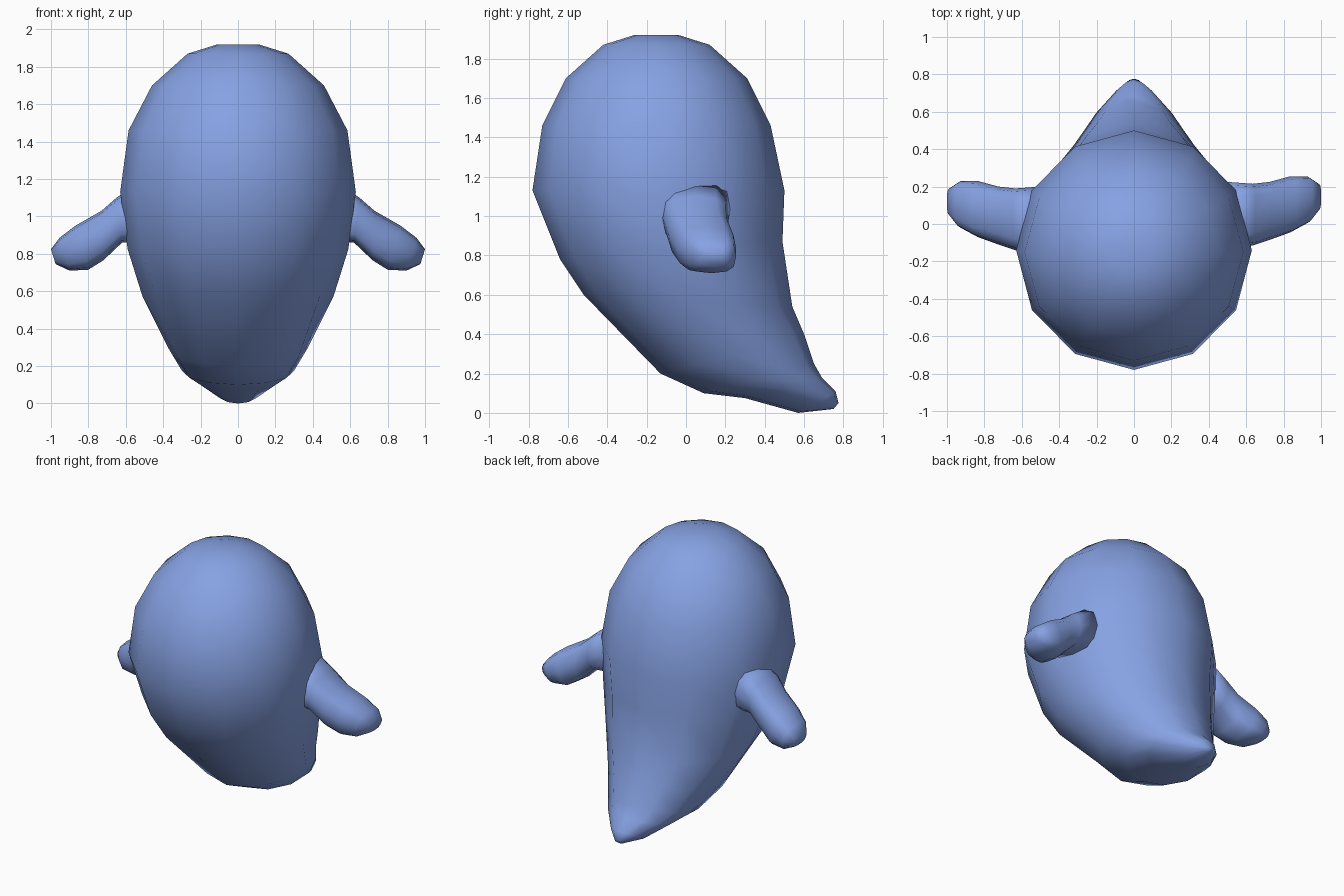
import bpy, bmesh, math
from mathutils import Vector

if "Cube" in bpy.data.objects:
    bpy.data.objects.remove(bpy.data.objects["Cube"])

blue = bpy.data.materials.new("soft_blue")
blue.diffuse_color = (0.24, 0.36, 0.77, 1)
blue.use_nodes = True
blue.node_tree.nodes["Principled BSDF"].inputs["Base Color"].default_value = blue.diffuse_color


def loft(name, rings):
    """Skin a list of point rings into a closed smooth tube."""
    bm = bmesh.new()
    loops = [[bm.verts.new(p) for p in ring] for ring in rings]
    n = len(loops[0])
    for a, b in zip(loops, loops[1:]):
        for i in range(n):
            j = (i + 1) % n
            bm.faces.new((a[i], a[j], b[j], b[i]))
    bm.faces.new(loops[0])
    bm.faces.new(loops[-1])
    bmesh.ops.recalc_face_normals(bm, faces=bm.faces[:])
    for f in bm.faces:
        f.smooth = True
    mesh = bpy.data.meshes.new(name)
    bm.to_mesh(mesh)
    bm.free()
    mesh.materials.append(blue)
    obj = bpy.data.objects.new(name, mesh)
    bpy.context.collection.objects.link(obj)
    return obj


def ring(center, u, v, sides, power=1.0):
    """Rounded ring spanned by half-axes u and v; power < 1 makes it boxier."""
    pts = []
    for i in range(sides):
        a = 2 * math.pi * i / sides
        c, s = math.cos(a), math.sin(a)
        c = math.copysign(abs(c) ** power, c) if abs(c) > 1e-6 else 0
        s = math.copysign(abs(s) ** power, s) if abs(s) > 1e-6 else 0
        pts.append(center + u * c + v * s)
    return pts


# Body: front point (y, z), back point (y, z), half width; tilts into the tail
body_sections = [
    (-0.26, 1.92, -0.04, 1.92, 0.11),
    (-0.42, 1.87, 0.12, 1.87, 0.27),
    (-0.61, 1.70, 0.31, 1.70, 0.46),
    (-0.73, 1.46, 0.43, 1.46, 0.585),
    (-0.78, 1.13, 0.50, 1.13, 0.63),
    (-0.64, 0.78, 0.49, 0.87, 0.59),
    (-0.52, 0.60, 0.54, 0.54, 0.51),
    (-0.13, 0.20, 0.60, 0.40, 0.375),
    (0.09, 0.10, 0.65, 0.25, 0.30),
    (0.30, 0.075, 0.69, 0.18, 0.235),
    (0.57, 0.00, 0.76, 0.11, 0.11),
    (0.75, 0.02, 0.775, 0.05, 0.03),
]
rings = []
for fy, fz, by, bz, hw in body_sections:
    front, back = Vector((0, fy, fz)), Vector((0, by, bz))
    rings.append(ring((front + back) / 2, (front - back) / 2, Vector((hw, 0, 0)), 12))
loft("body", rings)

# Arms: upper point (x, z), lower point (x, z), front y, back y
arm_sections = [
    (0.52, 1.19, 0.48, 0.87, -0.15, 0.21),
    (0.65, 1.10, 0.62, 0.86, -0.13, 0.20),
    (0.73, 1.03, 0.72, 0.765, -0.10, 0.21),
    (0.87, 0.95, 0.80, 0.715, -0.06, 0.24),
    (0.955, 0.885, 0.90, 0.71, -0.01, 0.24),
    (1.00, 0.825, 0.975, 0.745, 0.06, 0.20),
]
for side, name, shift in ((1, "right_arm", 0.015), (-1, "left_arm", -0.01)):
    rings = []
    for tx, tz, lx, lz, fy, by in arm_sections:
        top, low = Vector((side * tx, 0, tz)), Vector((side * lx, 0, lz))
        mid = (top + low) / 2 + Vector((0, (fy + by) / 2 + shift, 0))
        rings.append(ring(mid, (top - low) / 2, Vector((0, (by - fy) / 2, 0)), 12, 0.7))
    loft(name, rings)
